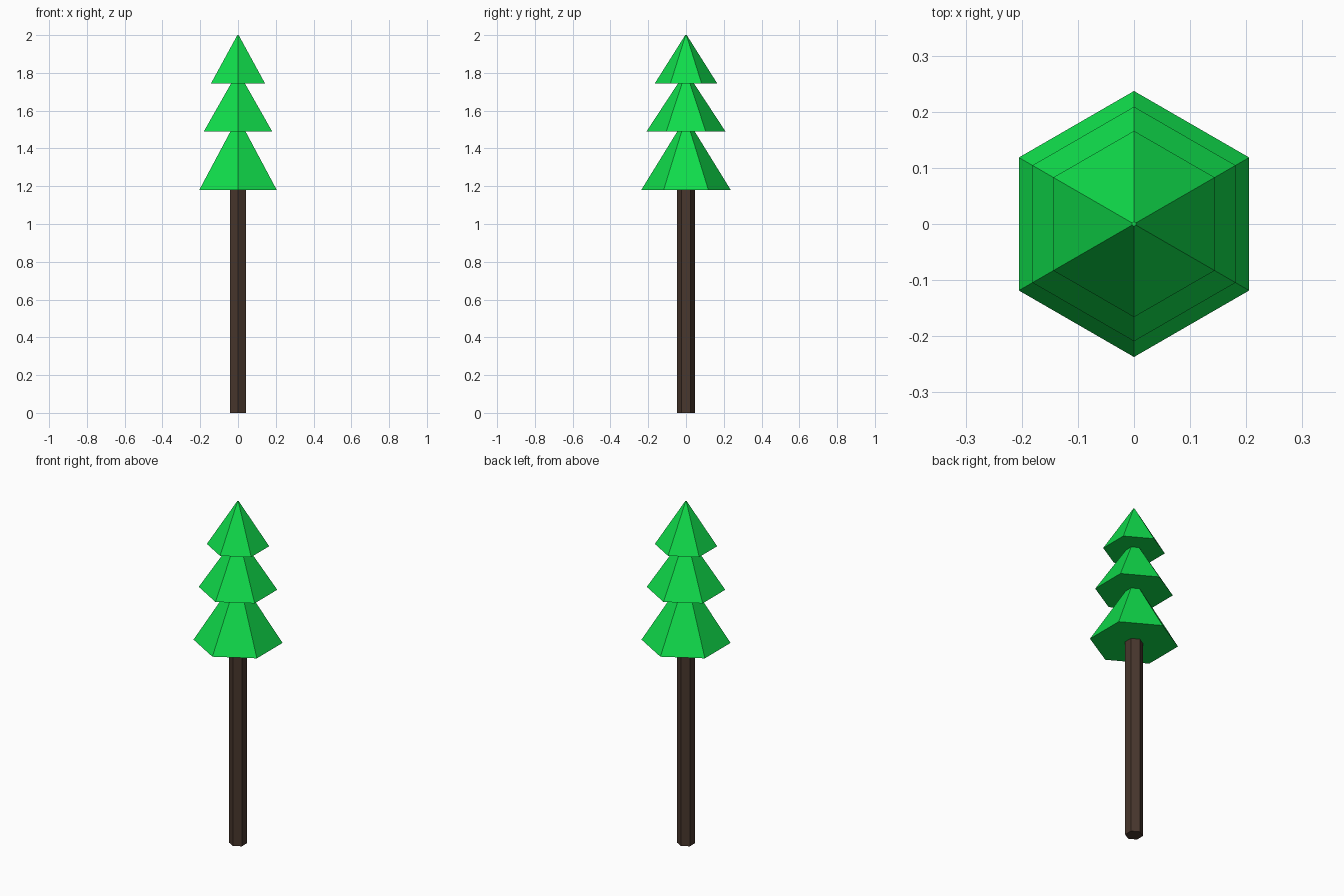
import bpy, bmesh
from math import sin, cos, pi

if "Cube" in bpy.data.objects:
    bpy.data.objects.remove(bpy.data.objects["Cube"])

SIDES = 6


def material(name, color):
    m = bpy.data.materials.new(name)
    m.diffuse_color = (*color, 1)
    m.use_nodes = True
    m.node_tree.nodes["Principled BSDF"].inputs["Base Color"].default_value = m.diffuse_color
    return m


def lathe(name, profile, mat):
    """Six-sided solid from (radius, z) rings, corners pointing along y."""
    bm = bmesh.new()
    rings = []
    for r, z in profile:
        rings.append([bm.verts.new((r * cos(pi / 2 + 2 * pi * i / SIDES),
                                    r * sin(pi / 2 + 2 * pi * i / SIDES), z))
                      for i in range(SIDES)])
    for low, high in zip(rings, rings[1:]):
        for i in range(SIDES):
            j = (i + 1) % SIDES
            bm.faces.new((low[i], low[j], high[j], high[i]))
    bm.faces.new(rings[0][::-1])
    bm.faces.new(rings[-1])
    bmesh.ops.recalc_face_normals(bm, faces=bm.faces)
    mesh = bpy.data.meshes.new(name)
    bm.to_mesh(mesh)
    bm.free()
    mesh.materials.append(mat)
    obj = bpy.data.objects.new(name, mesh)
    bpy.context.collection.objects.link(obj)
    return obj


bark = material("bark", (0.065, 0.038, 0.026))
needles = material("needles", (0.005, 0.72, 0.07))

# Trunk
lathe("trunk", [(0.048, 0), (0.048, 1.18)], bark)

# Foliage: three stacked tiers in one continuous profile
lathe("foliage", [(0.237, 1.18), (0.046, 1.49),
                  (0.209, 1.49), (0.043, 1.743),
                  (0.166, 1.743), (0.004, 2.0)], needles)
